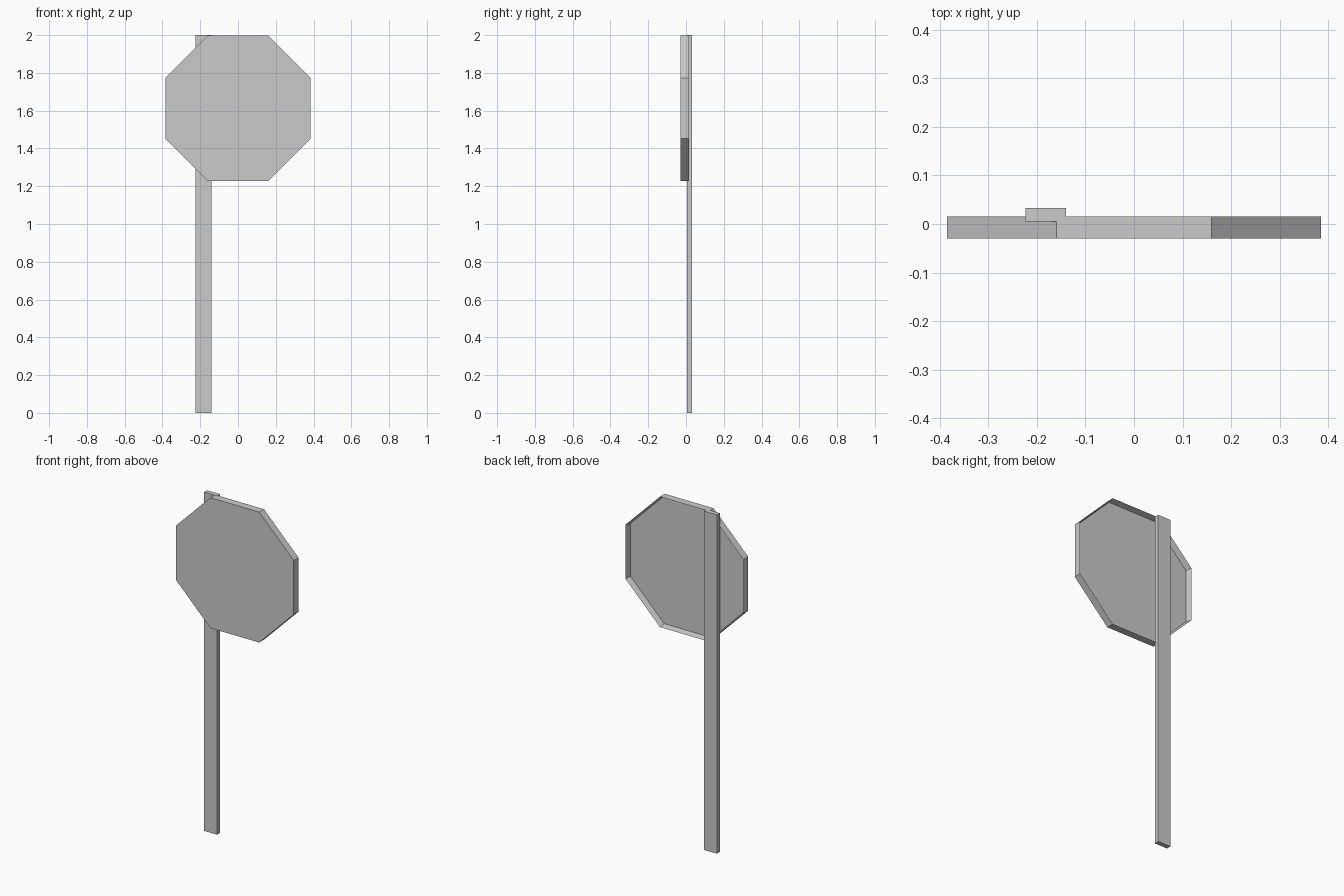
import bpy, bmesh
from math import cos, pi
from mathutils import Matrix

cube = bpy.data.objects.get("Cube")
if cube:
    bpy.data.objects.remove(cube, do_unlink=True)

# Plain grey metal
grey = bpy.data.materials.new("grey metal")
grey.use_nodes = True
colour = (0.6, 0.6, 0.6, 1)
grey.diffuse_color = colour
grey.node_tree.nodes["Principled BSDF"].inputs["Base Color"].default_value = colour


def add_object(name, bm):
    mesh = bpy.data.meshes.new(name)
    bmesh.ops.recalc_face_normals(bm, faces=bm.faces)
    bm.to_mesh(mesh)
    bm.free()
    mesh.materials.append(grey)
    obj = bpy.data.objects.new(name, mesh)
    bpy.context.collection.objects.link(obj)
    return obj


# Octagonal sign: a shallow pan, open at the back
APOTHEM, CENTRE_Z = 0.385, 1.613
FRONT_Y, BACK_Y = -0.03, 0.015
RIM, RECESS = 0.008, 0.035
bm = bmesh.new()
radius = APOTHEM / cos(pi / 8)
bmesh.ops.create_cone(
    bm, cap_ends=True, segments=8, radius1=radius, radius2=radius,
    depth=BACK_Y - FRONT_Y,
    matrix=Matrix.Translation((0, (FRONT_Y + BACK_Y) / 2, CENTRE_Z))
    @ Matrix.Rotation(-pi / 2, 4, "X") @ Matrix.Rotation(pi / 8, 4, "Z"))
# Turn the outline so that its sides are level, whatever the starting corner
if sum(abs(v.co.x) > APOTHEM + 0.01 for v in bm.verts):
    bmesh.ops.rotate(bm, verts=bm.verts, cent=(0, 0, CENTRE_Z),
                     matrix=Matrix.Rotation(pi / 8, 3, "Y"))
bm.normal_update()
back = max(bm.faces, key=lambda f: f.calc_center_median().y)
bmesh.ops.inset_region(bm, faces=[back], thickness=RIM, use_even_offset=True)
bmesh.ops.translate(bm, verts=back.verts, vec=(0, -RECESS, 0))
add_object("sign_panel", bm)

# Flat post behind the sign, off to one side
bm = bmesh.new()
bmesh.ops.create_cube(
    bm, size=1,
    matrix=Matrix.Translation((-0.182, 0.019, 1))
    @ Matrix.Diagonal((0.084, 0.028, 2, 1)))
add_object("post", bm)
